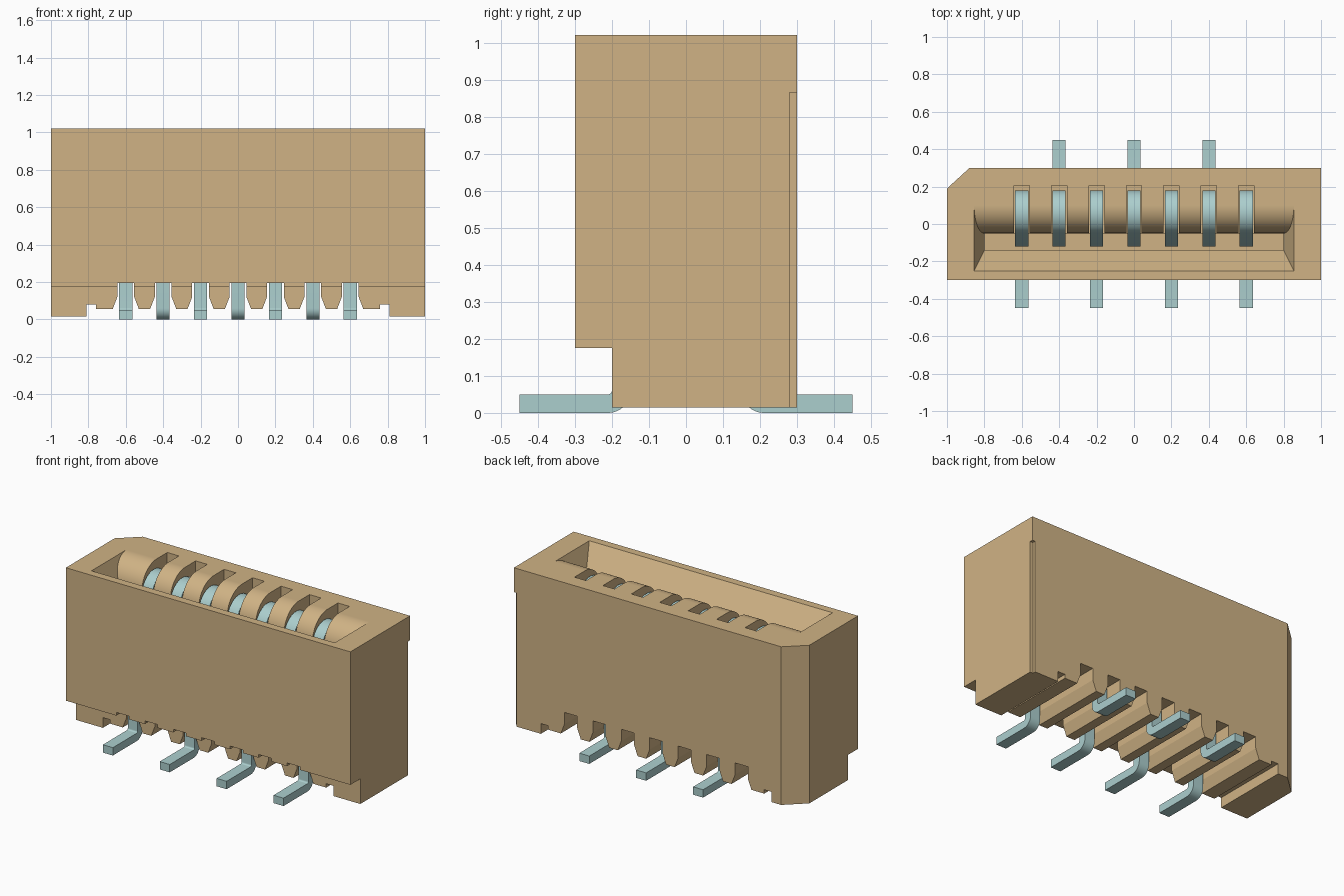
import bpy, bmesh, math
from mathutils import Vector

cube = bpy.data.objects.get("Cube")
if cube:
    bpy.data.objects.remove(cube, do_unlink=True)


def material(name, rgb):
    m = bpy.data.materials.new(name)
    m.use_nodes = True
    m.diffuse_color = (*rgb, 1)
    m.node_tree.nodes["Principled BSDF"].inputs["Base Color"].default_value = (*rgb, 1)
    return m


TAN = material("tan plastic", (0.63, 0.45, 0.235))
METAL = material("pale teal metal", (0.41, 0.62, 0.615))


def loft(name, rings, mat):
    """Closed solid through a list of equal-length vertex rings."""
    bm = bmesh.new()
    vs = [[bm.verts.new(p) for p in r] for r in rings]
    n = len(vs[0])
    for a, b in zip(vs, vs[1:]):
        for i in range(n):
            bm.faces.new((a[i], a[(i + 1) % n], b[(i + 1) % n], b[i]))
    bm.faces.new(vs[0])
    bm.faces.new(vs[-1])
    bmesh.ops.recalc_face_normals(bm, faces=bm.faces)
    me = bpy.data.meshes.new(name)
    bm.to_mesh(me)
    bm.free()
    me.materials.append(mat)
    ob = bpy.data.objects.new(name, me)
    bpy.context.collection.objects.link(ob)
    return ob


def activate(ob):
    bpy.ops.object.select_all(action='DESELECT')
    ob.select_set(True)
    bpy.context.view_layer.objects.active = ob


def cut(body, cutter):
    cutter.hide_render = True
    activate(body)
    mod = body.modifiers.new("cut", 'BOOLEAN')
    mod.operation, mod.solver, mod.object = 'DIFFERENCE', 'EXACT', cutter
    bpy.ops.object.modifier_apply(modifier=mod.name)
    bpy.data.objects.remove(cutter, do_unlink=True)


def box(x0, x1, y0, y1, z0, z1):
    return loft("cutter", [[(x0, y0, z), (x1, y0, z), (x1, y1, z), (x0, y1, z)]
                           for z in (z0, z1)], TAN)


TOP, BASE, FLOOR = 1.02, 0.015, 0.35
PINS = [0.2 * i for i in range(-3, 4)]

# Housing: toothed underside profile, extruded front to back
prof = [(-1, TOP), (-1, BASE), (-0.81, BASE), (-0.81, 0.08), (-0.76, 0.08), (-0.76, 0.055)]
for x in PINS:
    prof += [(x - 0.07, 0.055), (x - 0.045, 0.12), (x - 0.045, 0.195),
             (x + 0.045, 0.195), (x + 0.045, 0.12), (x + 0.07, 0.055)]
prof += [(0.76, 0.055), (0.76, 0.08), (0.81, 0.08), (0.81, BASE), (1, BASE), (1, TOP)]
housing = loft("housing", [[(x, y, z) for x, z in prof] for y in (-0.3, 0.3)], TAN)

# Undercut along the lower front, corner key groove, chamfered corner
cut(housing, box(-1.1, 1.1, -0.4, -0.2, -0.1, 0.175))
cut(housing, box(0.98, 1.1, 0.28, 0.4, -0.1, 0.865))
cut(housing, loft("cutter", [[(-1.11, 0.089, z), (-0.77, 0.40, z), (-1.11, 0.40, z)]
                             for z in (-0.1, 1.1)], TAN))

# Card opening: sloped lead-in with a rounded back lip, above a straight slot
R, YC, STEPS = 0.15, 0.10, 16


def opening_ring(angle, z=None):
    t = 1 - math.cos(angle)
    hx, yf, yb = 0.855 - 0.055 * t, -0.25 + 0.11 * t, YC - R * math.sin(angle)
    z = TOP - R * t if z is None else z
    return [(-hx, yf, z), (hx, yf, z), (hx, yb, z), (-hx, yb, z)]


rings = [opening_ring(0, TOP + 0.05)]
rings += [opening_ring(math.pi / 2 * i / STEPS) for i in range(STEPS + 1)]
rings.append(opening_ring(math.pi / 2, FLOOR))
cut(housing, loft("cutter", rings, TAN))

# Contact slots through the rounded lip
for x in PINS:
    cut(housing, box(x - 0.041, x + 0.041, -0.1, 0.205, FLOOR + 0.01, TOP + 0.1))

activate(housing)
bpy.ops.object.shade_smooth_by_angle(angle=math.radians(20))
wn = housing.modifiers.new("weighted_normals", 'WEIGHTED_NORMAL')
wn.keep_sharp = True


def arc(cy, cz, r, a0, a1, n=10):
    return [(cy + r * math.cos(math.radians(a0 + (a1 - a0) * i / n)),
             cz + r * math.sin(math.radians(a0 + (a1 - a0) * i / n))) for i in range(n + 1)]


def strip(name, x, path, thick=0.05, width=0.07):
    """Bent flat strip following a path in the y-z plane."""
    pts = [Vector(p) for p in path]
    left, right = [], []
    for i, p in enumerate(pts):
        d0 = (p - pts[max(i - 1, 0)]).normalized()
        d1 = (pts[min(i + 1, len(pts) - 1)] - p).normalized()
        d = (d0 + d1).normalized()
        k = max(d.dot(d1 if d1.length else d0), 0.5)
        off = Vector((-d.y, d.x)) * (thick / 2 / k)
        left.append(p + off)
        right.append(p - off)
    outline = left + right[::-1]
    ob = loft(name, [[(x + s * width / 2, p.x, p.y) for p in outline] for s in (-1, 1)], METAL)
    activate(ob)
    bpy.ops.object.shade_smooth_by_angle(angle=math.radians(25))


# Spring contact: straight back leg, rounded top, sloping front with a curled tip
contact = [(0.155, 0.30)] + arc(0.06, 0.85, 0.095, 0, 155, 16)
contact += arc(-0.05, 0.66, 0.045, 155, 210, 6) + [(-0.03, 0.5)]

# Soldering lead: flat foot bent up into the housing
lead = [(0.45, 0.025)] + arc(0.21, 0.06, 0.035, 270, 180, 8) + [(0.175, 0.33)]

for i, x in enumerate(PINS):
    side = -1 if i % 2 == 0 else 1
    strip("contact_%d" % (i + 1), x, contact)
    strip("lead_%d" % (i + 1), x, [(side * y, z) for y, z in lead])
